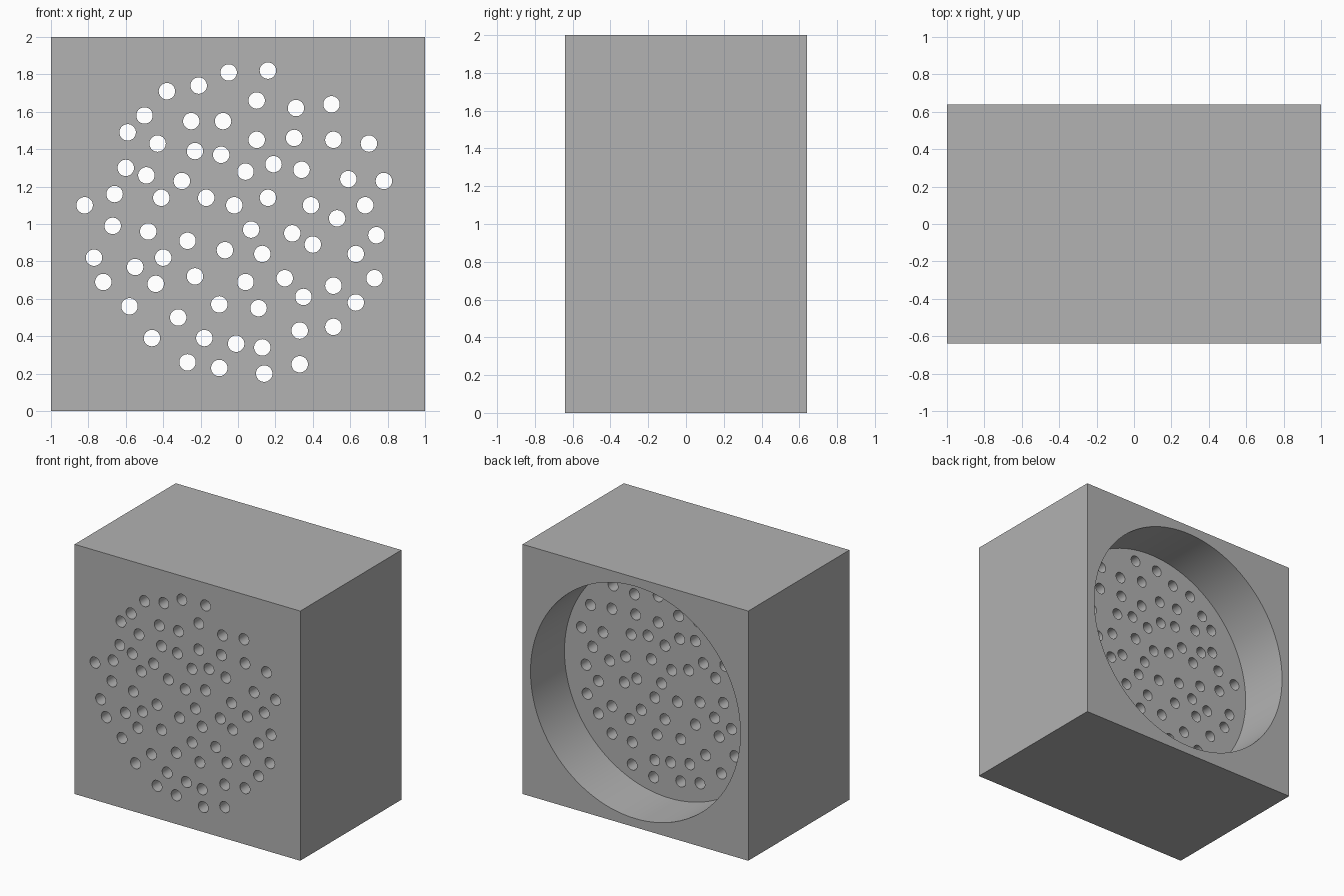
import bpy
import bmesh
from math import radians
from mathutils import Matrix, Vector

WIDTH, DEPTH, HEIGHT = 2.0, 1.28, 2.0
BACK = DEPTH / 2
RECESS_RADIUS, RECESS_DEPTH = 0.93, 0.43
HOLE_RADIUS = 0.044

# Hole centres on the front panel, in hundredths from the panel's middle (across, up)
HOLES = [
    (-5, 81), (16, 82), (-21, 74), (-38, 71), (-50, 58), (-59, 49), (-43, 43), (-25, 55),
    (-8, 55), (10, 66), (31, 62), (50, 64), (10, 45), (30, 46), (51, 45), (70, 43),
    (-23, 39), (-9, 37), (4, 28), (19, 32), (34, 29), (-60, 30), (-49, 26), (-30, 23),
    (59, 24), (78, 23), (-66, 16), (-82, 10), (-41, 14), (-17, 14), (-2, 10), (16, 14),
    (39, 10), (68, 10), (53, 3), (-67, -1), (-48, -4), (-27, -9), (-7, -14), (7, -3),
    (29, -5), (40, -11), (74, -6), (63, -16), (-77, -18), (-55, -23), (-40, -18), (13, -16),
    (-72, -31), (-44, -32), (-23, -28), (4, -31), (25, -29), (35, -39), (51, -33), (73, -29),
    (63, -42), (-58, -44), (-32, -50), (-10, -43), (11, -45), (-46, -61), (-18, -61), (-1, -64),
    (13, -66), (33, -57), (51, -55), (-27, -74), (-10, -77), (14, -80), (33, -75),
]


def make_material(name, colour):
    material = bpy.data.materials.new(name)
    material.use_nodes = True
    material.diffuse_color = colour
    shader = next(n for n in material.node_tree.nodes if n.type == 'BSDF_PRINCIPLED')
    shader.inputs["Base Color"].default_value = colour
    return material


def make_object(name, bm, material):
    mesh = bpy.data.meshes.new(name)
    bm.to_mesh(mesh)
    bm.free()
    mesh.materials.append(material)
    obj = bpy.data.objects.new(name, mesh)
    bpy.context.collection.objects.link(obj)
    return obj


def add_cylinder(bm, x, z, radius, y_start, y_end, sides):
    """Add a closed cylinder running front to back."""
    place = Matrix.Translation((x, (y_start + y_end) / 2, z)) @ Matrix.Rotation(radians(90), 4, 'X')
    bmesh.ops.create_cone(bm, cap_ends=True, segments=sides, radius1=radius, radius2=radius,
                          depth=y_end - y_start, matrix=place)


def cut(target, cutter):
    """Subtract the cutter from the target, then discard the cutter."""
    cutter.hide_render = True
    modifier = target.modifiers.new(cutter.name, 'BOOLEAN')
    modifier.operation = 'DIFFERENCE'
    modifier.solver = 'EXACT'
    modifier.object = cutter
    bpy.context.view_layer.objects.active = target
    bpy.ops.object.modifier_apply(modifier=modifier.name)
    bpy.data.objects.remove(cutter, do_unlink=True)


default_cube = bpy.data.objects.get("Cube")
if default_cube:
    bpy.data.objects.remove(default_cube, do_unlink=True)

grey = make_material("plain grey", (0.445, 0.445, 0.445, 1.0))

# Solid block
bm = bmesh.new()
bmesh.ops.create_cube(bm, size=1.0)
bmesh.ops.scale(bm, vec=Vector((WIDTH, DEPTH, HEIGHT)), verts=bm.verts)
bmesh.ops.translate(bm, vec=Vector((0, 0, HEIGHT / 2)), verts=bm.verts)
block = make_object("perforated_block", bm, grey)

# Round recess in the back
bm = bmesh.new()
add_cylinder(bm, 0, HEIGHT / 2, RECESS_RADIUS, BACK - RECESS_DEPTH, BACK + 0.1, 128)
cut(block, make_object("recess_cutter", bm, grey))

# Small holes running from the front to the recess floor
bm = bmesh.new()
for across, up in HOLES:
    add_cylinder(bm, across / 100, HEIGHT / 2 + up / 100, HOLE_RADIUS,
                 -BACK - 0.1, BACK - RECESS_DEPTH / 2, 32)
cut(block, make_object("hole_cutter", bm, grey))

# Smooth the round walls while keeping rims and corners sharp
bpy.ops.object.select_all(action='DESELECT')
block.select_set(True)
bpy.context.view_layer.objects.active = block
bpy.ops.object.shade_smooth_by_angle(angle=radians(30))
